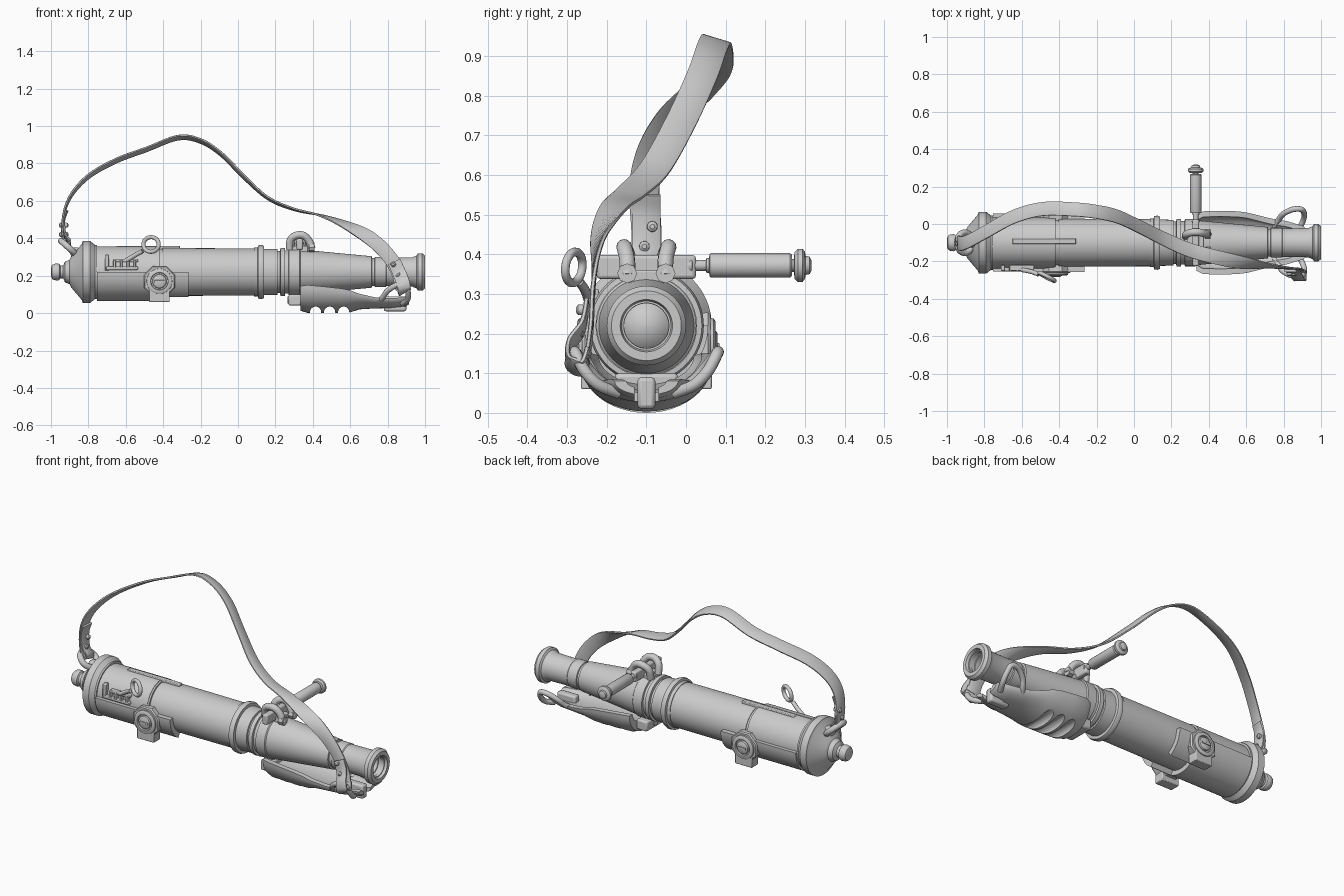
import bpy, bmesh
from math import sin, cos, pi, radians
from mathutils import Vector as V

if "Cube" in bpy.data.objects:
    bpy.data.objects.remove(bpy.data.objects["Cube"])

CY, CZ = -0.10, 0.22          # barrel axis


def make(name, verts, faces):
    me = bpy.data.meshes.new(name)
    bm = bmesh.new()
    vs = [bm.verts.new(v) for v in verts]
    for f in faces:
        bm.faces.new([vs[i] for i in f])
    bmesh.ops.recalc_face_normals(bm, faces=bm.faces)
    bm.to_mesh(me)
    bm.free()
    ob = bpy.data.objects.new(name, me)
    bpy.context.collection.objects.link(ob)
    return ob


def loft(name, rings, caps=True):
    n = len(rings[0])
    verts = [p for r in rings for p in r]
    faces = [(i * n + j, i * n + (j + 1) % n, (i + 1) * n + (j + 1) % n, (i + 1) * n + j)
             for i in range(len(rings) - 1) for j in range(n)]
    if caps:
        faces += [list(range(n)), list(range(len(verts) - n, len(verts)))]
    return make(name, verts, faces)


def lathe(name, prof, origin, axis, segs=48, phase=0.0):
    q = V(axis).to_track_quat('Z', 'Y')
    return loft(name, [[V(origin) + q @ V((r * cos(phase + 2 * pi * k / segs), r * sin(phase + 2 * pi * k / segs), h))
                        for k in range(segs)] for h, r in prof])


def box(name, c, s, bevel=0.004):
    cs = [V(c) + V((x * s[0], y * s[1], z * s[2])) / 2 for x in (-1, 1) for y in (-1, 1) for z in (-1, 1)]
    ob = make(name, cs, [(0, 1, 3, 2), (4, 6, 7, 5), (0, 4, 5, 1), (2, 3, 7, 6), (0, 2, 6, 4), (1, 5, 7, 3)])
    if bevel:
        m = ob.modifiers.new("bevel", 'BEVEL')
        m.width, m.segments = bevel, 2
    return ob


def shell(name, r0, r1, x0, x1, a0, a1, n=24):
    # curved plate wrapped around the barrel
    an = [radians(a0 + (a1 - a0) * k / n) for k in range(n + 1)]
    sec = [(r1, a) for a in an] + [(r0, a) for a in reversed(an)]
    return loft(name, [[V((x, CY + r * cos(a), CZ + r * sin(a))) for r, a in sec] for x in (x0, x1)])


def smooth_path(pts, n=8, cyclic=False):
    pts = [V(p) for p in pts]
    N, out = len(pts), []
    get = (lambda i: pts[i % N]) if cyclic else (lambda i: pts[max(0, min(N - 1, i))])
    for i in range(N if cyclic else N - 1):
        a, b, c, d = (get(i + k) for k in (-1, 0, 1, 2))
        for k in range(n):
            t = k / n
            out.append(0.5 * (2 * b + (c - a) * t + (2 * a - 5 * b + 4 * c - d) * t * t + (3 * b - a - 3 * c + d) * t ** 3))
    return out if cyclic else out + [pts[-1]]


def tube(name, pts, r, cyclic=False):
    cu = bpy.data.curves.new(name, 'CURVE')
    cu.dimensions, cu.bevel_depth, cu.bevel_resolution, cu.use_fill_caps = '3D', r, 4, True
    path = smooth_path(pts, 8, cyclic)
    sp = cu.splines.new('POLY')
    sp.points.add(len(path) - 1)
    for p, co in zip(sp.points, path):
        p.co = (*co, 1)
    sp.use_cyclic_u = cyclic
    tmp = bpy.data.objects.new(name + "_curve", cu)
    bpy.context.collection.objects.link(tmp)
    bpy.context.view_layer.update()
    me = bpy.data.meshes.new_from_object(tmp.evaluated_get(bpy.context.evaluated_depsgraph_get()))
    bpy.data.objects.remove(tmp)
    ob = bpy.data.objects.new(name, me)
    bpy.context.collection.objects.link(ob)
    return ob


def ring(name, c, u, v, r):
    u, v = V(u), V(v)
    return tube(name, [V(c) + u * cos(k * pi / 4) + v * sin(k * pi / 4) for k in range(8)], r, True)


def ribbon(name, pts, w, th):
    # pts: x, y, z, twist (0 = lies flat across y, 1 = faces the front)
    pos = smooth_path([p[:3] for p in pts])
    tw = smooth_path([(p[3], 0, 0) for p in pts])
    rings = []
    for i, p in enumerate(pos):
        t = (pos[min(i + 1, len(pos) - 1)] - pos[max(i - 1, 0)]).normalized()
        a = V((0, 1, -0.3)).lerp(V((0.8, 0, 0.5)), tw[i].x)
        a = (a - t * a.dot(t)).normalized()
        nrm = t.cross(a)
        rings.append([p + a * w * s + nrm * th * q for s, q in
                      ((-1, -.6), (-.9, -1), (.9, -1), (1, -.6), (1, .6), (.9, 1), (-.9, 1), (-1, .6))])
    return loft(name, rings)


def cut(ob, cutters):
    bpy.context.view_layer.objects.active = ob
    for c in cutters:
        c.hide_render = True
        m = ob.modifiers.new("cut", 'BOOLEAN')
        m.operation, m.object, m.solver = 'DIFFERENCE', c, 'EXACT'
        bpy.ops.object.modifier_apply(modifier=m.name)
        bpy.data.objects.remove(c)


# Barrel with knob, breech, rings, muzzle and stepped bore with rounded bottom
lathe("barrel", [
    (-1.0, .02), (-.995, .036), (-.985, .043), (-.965, .046), (-.955, .042), (-.95, .034), (-.935, .034),
    (-.925, .055), (-.90, .065), (-.89, .085), (-.835, .15), (-.83, .165), (-.79, .165), (-.765, .145),
    (-.755, .145), (-.755, .134), (-.42, .134), (-.42, .124), (-.405, .124), (-.405, .128), (.085, .126),
    (.085, .13), (.105, .13), (.108, .142), (.125, .145), (.138, .14), (.14, .124), (.21, .122), (.212, .113), (.225, .113),
    (.227, .128), (.25, .128), (.252, .116), (.27, .116), (.272, .126), (.33, .126), (.335, .12), (.715, .084),
    (.717, .074), (.73, .074), (.732, .08), (.79, .08), (.795, .076), (.93, .078), (.955, .088), (.962, .1), (.985, .1), (1.0, .088),
    (1.0, .066), (.985, .062), (.985, .057), (.965, .057), (.965, .062), (.945, .062), (.945, .056),
    (.80, .056), (.81, .045), (.82, .025), (.824, .006)], (0, CY, CZ), (1, 0, 0), 64)

# Lower sleeve, side rails and top rib
shell("lower_sleeve", .125, .155, -.755, -.40, 180, 360, 40)
for s, a in (("front", 180), ("back", 300)):
    shell(s + "_rail", .122, .156, -.42, -.265, a, a + 60)
box("top_rib", (-.48, -.092, .345), (.34, .03, .03))
shell("latch_backplate", .13, .137, -.755, -.43, 95, 178)

# Trunnion bosses with slotted screws on both sides
for s, side in ((-1, "front"), (1, "back")):
    o = (-.42, CY, .17)
    lathe(side + "_trunnion_base", [(.09, .085), (.155, .09), (.162, .084)], o, (0, s, 0), 8, pi / 8)
    lathe(side + "_trunnion_cap", [(.15, .07), (.17, .068), (.175, .06), (.175, .047), (.165, .045), (.165, .038), (.176, .036), (.18, .03)],
          o, (0, s, 0), 32)
    slot = box(side + "_screw_slot", (-.42, CY + s * .181, .17), (.056, .006, .012), .001)
    box(side + "_trunnion_bracket", (-.42, CY + s * .135, .095), (.11, .06, .07))

# Side latch: rails, teeth and pull ring
box("latch_post", (-.70, -.235, .27), (.022, .03, .085))
box("latch_bar", (-.62, -.238, .24), (.17, .03, .018))
box("latch_slider", (-.60, -.235, .28), (.13, .03, .016))
for i in range(4):
    box("latch_tooth", (-.66 + .036 * i, -.236, .262), (.014, .035, .045))
tube("latch_stem", [(-.60, -.245, .28), (-.55, -.255, .31), (-.51, -.27, .332)], .012)
ring("latch_pull_ring", (-.465, -.283, .367), (.038, -.018, .016), (-.016, .012, .036), .011)

# Cross handle with turned grip
box("handle_base", (.33, -.10, .368), (.034, .25, .06), .008)
box("handle_foot", (.33, -.10, .34), (.09, .09, .04))
lathe("handle_grip", [(-.0, .016), (.015, .022), (.018, .014), (.05, .014), (.052, .019), (.058, .019), (.06, .029), (.064, .031), (.262, .031),
                      (.267, .027), (.268, .016), (.272, .016), (.274, .034), (.282, .042), (.294, .042), (.30, .034),
                      (.302, .024), (.312, .022), (.317, .012)], (.33, 0, .372), (0, 1, 0), 32)
for y, d in ((-.155, .02), (-.045, -.02)):
    tube("handle_clamp", [(.275, y + d, .34), (.28, y + d / 2, .39), (.31, y, .415), (.35, y, .415), (.38, y + d / 3, .385), (.395, y + d / 3, .345)], .02)
    lathe("clamp_nut", [(0, .025), (.03, .025)], (.38, y + d / 3, .352), (1, 0, 0), 8)

# Fore grip: tapering trough with finger grooves and forked tip
rings = []
for x, hw, zt, zb in ((.335, .15, .145, .012), (.37, .168, .15, .002), (.46, .17, .142, 0), (.55, .168, .132, 0), (.60, .162, .122, .004),
                      (.65, .15, .103, .02), (.73, .13, .085, .025), (.82, .115, .08, .027), (.90, .09, .085, .034), (.915, .08, .08, .045)):
    an = [pi + pi * k / 24 for k in range(25)]
    d = zt - zb
    sec = [(hw * cos(a), zt + d * sin(a)) for a in an]
    sec += [((hw - .03) * cos(a), zt + d * .55 * sin(a)) for a in reversed(an)]
    rings.append([V((x, CY + y, z)) for y, z in sec])
grip = loft("fore_grip", rings)
cut(grip, [lathe("groove_cutter", [(-.3, .03), (.3, .03)], (gx, CY, .005), (0, 1, 0), 24) for gx in (.415, .49, .565)]
    + [box("fork_cutter", (.90, CY, .06), (.16, .06, .2), 0)])
box("grip_front_block", (.305, CY, .07), (.07, .16, .06), .01)
lathe("grip_bolt", [(0, .022), (.03, .022), (.034, .016)], (.265, CY, .07), (1, 0, 0), 6)
box("grip_spine", (.84, CY, .05), (.12, .045, .08), .01)

# Sling loops on either side of the grip tip
for s, side in ((-1, "front"), (1, "back")):
    tube(side + "_sling_loop", [(x, CY + s * y, z) for x, y, z in
         ((.75, .09, .06), (.775, .125, .085), (.80, .155, .12), (.85, .178, .15), (.895, .178, .148),
          (.91, .155, .105), (.905, .12, .07), (.88, .07, .05))], .015)

# Breech lug and ring
box("breech_lug", (-.87, CY, .325), (.05, .05, .05), .012)
ring("breech_ring", (-.905, CY, .35), (0, .055, 0), (-.04, 0, .036), .017)

# Carrying strap
ribbon("strap", [
    (-.93, -.10, .37, 0), (-.94, -.10, .46, 0), (-.92, -.105, .57, 0), (-.87, -.085, .66, 0), (-.78, -.035, .745, 0), (-.64, .04, .82, 0),
    (-.49, .08, .875, 0), (-.32, .078, .938, 0), (-.20, .065, .92, 0), (-.09, .04, .85, 0), (.03, -.015, .73, 0),
    (.16, -.08, .615, .1), (.30, -.14, .555, .2), (.45, -.18, .52, .35), (.60, -.21, .46, .6), (.72, -.225, .39, .85), (.81, -.235, .30, 1),
    (.86, -.24, .21, 1), (.88, -.25, .13, 1)], .038, .0055)
ribbon("strap_end_fold", [(.882, -.246, .16, 1), (.89, -.262, .115, 1), (.888, -.295, .13, 1), (.88, -.293, .17, 1),
                          (.862, -.262, .215, 1), (.835, -.25, .275, 1)], .036, .006)
ribbon("strap_rear_fold", [(-.925, CY, .385, 0), (-.91, CY, .355, 0), (-.90, CY, .38, 0), (-.925, CY, .42, 0), (-.93, CY, .50, 0),
                           (-.915, CY, .55, 0)], .036, .006)
for x, z in ((.83, .26), (.855, .205)):
    lathe("strap_rivet", [(0, .014), (.012, .013), (.018, .006)], (x, -.26, z), (0, -1, 0), 16)
for z, y in ((.42, -.105), (.47, -.085)):
    for s in (-1, 1):
        lathe("rear_rivet", [(0, .014), (.02, .013), (.025, .006)], (-.932, y, z), (s, 0, 0), 16)

# Smooth shading with crisp edges
bpy.ops.object.select_all(action='DESELECT')
for ob in bpy.context.scene.objects:
    ob.select_set(True)
    bpy.context.view_layer.objects.active = ob
bpy.ops.object.shade_smooth_by_angle(angle=radians(35))
